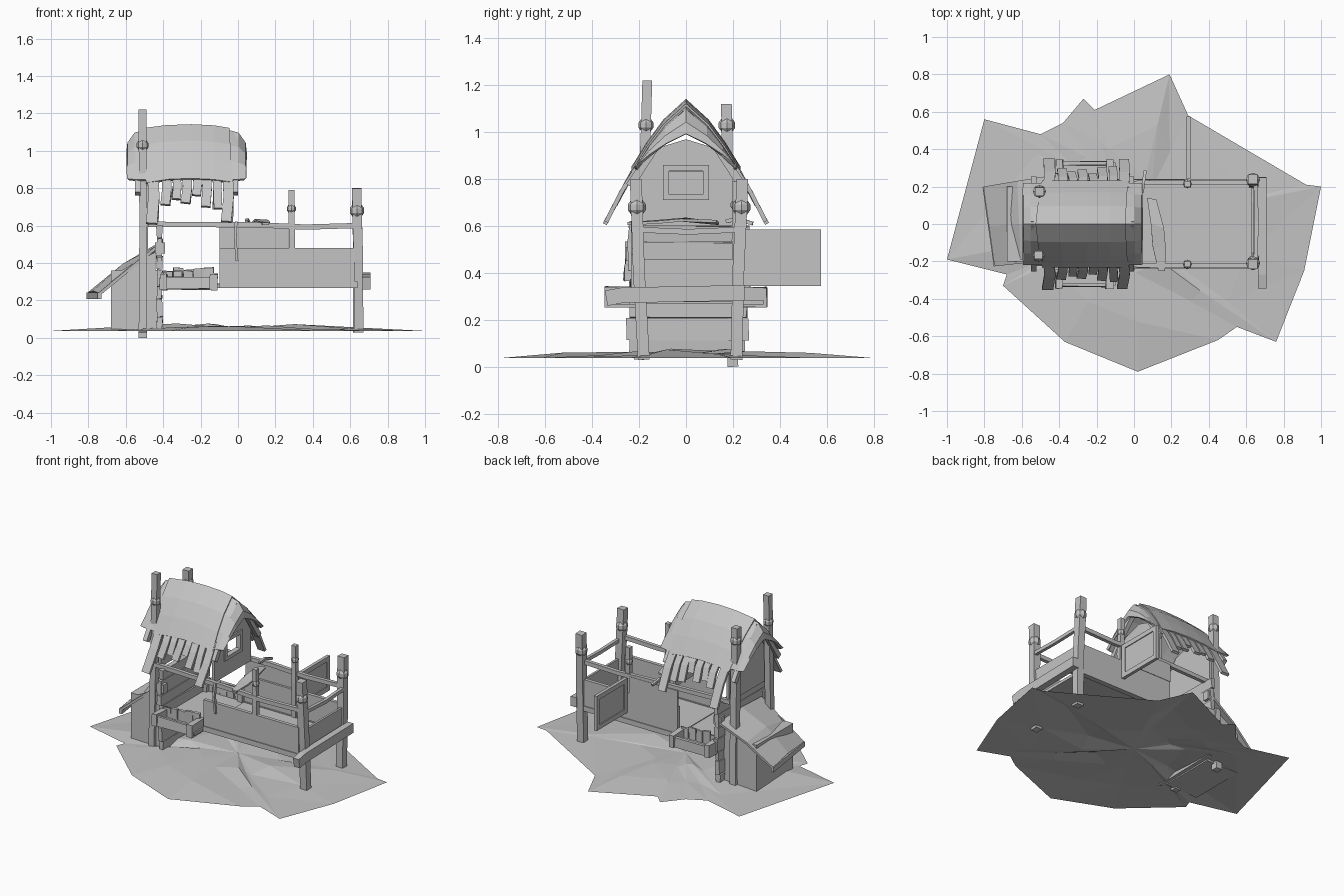
import bpy, bmesh, math, random
from mathutils import Vector

random.seed(4)
cube = bpy.data.objects.get("Cube")
if cube:
    bpy.data.objects.remove(cube)

mat = bpy.data.materials.new("plain_grey")
mat.use_nodes = True
GREY = (0.55, 0.55, 0.55, 1)
mat.diffuse_color = GREY
mat.node_tree.nodes["Principled BSDF"].inputs["Base Color"].default_value = GREY


def finish(name, bm, thick=0):
    bmesh.ops.recalc_face_normals(bm, faces=bm.faces)
    me = bpy.data.meshes.new(name)
    bm.to_mesh(me)
    bm.free()
    me.materials.append(mat)
    ob = bpy.data.objects.new(name, me)
    bpy.context.collection.objects.link(ob)
    if thick:
        mod = ob.modifiers.new("thickness", "SOLIDIFY")
        mod.thickness = thick
        mod.offset = 0
    return ob


def box(name, x, y, z, wobble=0):
    """Box from three (min, max) ranges, with optional uneven corners."""
    bm = bmesh.new()
    bmesh.ops.create_cube(bm, size=1)
    for v in bm.verts:
        v.co = [(a + b) / 2 + c * (b - a) + random.uniform(-wobble, wobble)
                for (a, b), c in zip((x, y, z), v.co)]
    return finish(name, bm)


def beam(name, path, w, h, up=(0, 0, 1)):
    """Rectangular bar swept along a path."""
    bm = bmesh.new()
    pts = [Vector(p) for p in path]
    rings = []
    for i, p in enumerate(pts):
        d = (pts[min(i + 1, len(pts) - 1)] - pts[max(i - 1, 0)]).normalized()
        s = d.cross(Vector(up)).normalized() * w / 2
        t = s.cross(d).normalized() * h / 2
        rings.append([bm.verts.new(p + a * s + b * t)
                      for a, b in ((-1, -1), (1, -1), (1, 1), (-1, 1))])
    for r, q in zip(rings, rings[1:]):
        for i in range(4):
            bm.faces.new((r[i], r[i - 1], q[i - 1], q[i]))
    bm.faces.new(rings[0])
    bm.faces.new(rings[-1])
    return finish(name, bm)


def slab(name, yz, x, thick):
    """Outline in y and z, extruded along x."""
    bm = bmesh.new()
    f = bm.faces.new([bm.verts.new((x, y, z)) for y, z in yz])
    out = bmesh.ops.extrude_face_region(bm, geom=[f])["geom"]
    bmesh.ops.translate(bm, vec=(thick, 0, 0),
                        verts=[v for v in out if isinstance(v, bmesh.types.BMVert)])
    return finish(name, bm)


def sheet(name, rows, thick):
    """Grid surface from rows of points."""
    bm = bmesh.new()
    vs = [[bm.verts.new(p) for p in r] for r in rows]
    for a, b in zip(vs, vs[1:]):
        for i in range(len(a) - 1):
            bm.faces.new((a[i], a[i + 1], b[i + 1], b[i]))
    return finish(name, bm, thick)


def post(name, bottom, top, w, knot):
    """Crooked square post with a knot wrapped around it."""
    b, t = Vector(bottom), Vector(top)
    k = b.lerp(t, (knot - b.z) / (t.z - b.z))
    beam(name, (b, b.lerp(t, 0.5) + Vector((0.004, -0.004, 0)), k, t), w, w, (0, 1, 0))
    bm = bmesh.new()
    bmesh.ops.create_uvsphere(bm, u_segments=8, v_segments=5, radius=w * 0.8)
    bmesh.ops.translate(bm, vec=k, verts=bm.verts)
    finish(name + "_knot", bm)


# Ground: ragged flat patch with a low mound
outline = [(-1, -.19), (-.8, .56), (-.5, .48), (-.38, .54), (-.27, .67), (-.21, .61),
           (.19, .8), (.29, .58), (.92, .21), (1, .2), (.91, -.25), (.76, -.63),
           (.55, -.55), (.45, -.62), (.02, -.79), (-.37, -.63), (-.7, -.33), (-.68, -.27)]
bm = bmesh.new()
rings = []
for s, z, j in ((1, .037, 0), (.66, .05, .012), (.33, .062, .018)):
    rings.append([bm.verts.new((x * s, y * s, z + random.uniform(-j, j))) for x, y in outline])
mid = bm.verts.new((0, 0, .05))
n = len(outline)
for i in range(n):
    for a, b in zip(rings, rings[1:]):
        bm.faces.new((a[i - 1], a[i], b[i]))
        bm.faces.new((a[i - 1], b[i], b[i - 1]))
    bm.faces.new((rings[2][i - 1], rings[2][i], mid))
finish("ground", bm)

# Posts
post("tall_post_right", (-.51, -.2, .03), (-.51, -.165, 1.22), .042, 1.03)
post("tall_post_left", (-.51, .2, 0), (-.505, .172, 1.12), .046, 1.03)
post("end_post_right", (.645, -.18, .03), (.635, -.215, .8), .05, .68)
post("end_post_left", (.64, .215, .03), (.635, .24, .8), .05, .68)
for side, tag in ((-1, "right"), (1, "left")):
    post("middle_post_" + tag, (.285, side * .215, .29), (.285, side * .215, .79), .032, .69)

# Raised pen: floor, low walls, rails, end beam
box("pen_floor", (-.1, .63), (-.21, .22), (.275, .295))
for side, tag in ((-1, "right"), (1, "left")):
    y = side * .222
    box("pen_wall_" + tag, (-.1, .625), (y - .012, y + .012), (.27, .48))
    box("pen_wall_sill_" + tag, (-.1, .64), (y - .018, y + .018), (.265, .3))
    beam("top_rail_" + tag, ((-.48, side * .2, .607), (.1, y, .604), (.36, y, .592),
                             (.63, y, .6)), .025, .028)
beam("end_rail", ((.65, -.22, .585), (.655, .01, .575), (.65, .24, .585)), .022, .024)
box("end_wall", (.64, .655), (-.19, .22), (.3, .46))
beam("end_beam", ((.685, -.34, .292), (.685, -.27, .305), (.685, .25, .315)), .045, .066)
box("left_wall_panel", (-.1, .27), (.225, .237), (.47, .595))

# Open hatch swung out from the pen
box("hatch_panel", (.286, .296), (.27, .55), (.37, .56))
for z in (.345, .552):
    box("hatch_rail", (.28, .302), (.24, .575), (z, z + .032))
for y in (.24, .543):
    box("hatch_stile", (.28, .302), (y, y + .032), (.36, .57))

# Broken boards lying over the pen
sheet("broken_board", [[(.07, .14, .61), (.12, .13, .62)], [(.09, .0, .63), (.16, -.02, .625)],
                       [(.1, -.12, .62), (.17, -.13, .615)],
                       [(.13, -.25, .61), (.165, -.25, .61)]], .012)
beam("hanging_strip", ((-.01, -.23, .62), (-.015, -.24, .53), (-.005, -.235, .41)), .014, .02, (0, 1, 0))
beam("bent_strip", ((.045, .17, .62), (.05, .22, .63), (.06, .285, .61)), .016, .016)

# Plank wall under the roof
z = .05
for h in (.06, .09, .06, .09, .07, .09, .065):
    box("wall_plank", (-.435, -.405), (-.235 - random.uniform(0, .03), .24 + random.uniform(0, .035)),
        (z, z + h), .004)
    z += h + .004
for side in (-1, 1):
    y = side * .235
    box("wall_bracket", (-.445, -.39), (y - .02, y + .02), (.45, .51))
box("house_floor", (-.42, -.1), (-.22, .22), (.27, .29))

# Side steps with splintered edges
for side in (-1, 1):
    def span(a, b):
        return tuple(sorted((side * a, side * b)))
    box("step_base", (-.41, -.1), span(.22, .33), (.265, .285))
    box("step_front", (-.41, -.12), span(.315, .335), (.26, .325), .004)
    for x in (-.42, -.15):
        box("step_end", (x, x + .04), span(.2, .345), (.255, .34), .004)
    for i in range(5):
        x = -.4 + i * .055
        box("step_splinter", (x, x + .05), span(.22, .235), (.28, .345 + random.uniform(0, .035)), .004)

# Lean-to box with a sloping lid
slab("lean_to", [(-.2, .04), (.2, .04), (.2, .36), (-.2, .36)], -.68, .25)
for y in (-.2, .19):
    bm = bmesh.new()
    bm.faces.new([bm.verts.new((x, y + .005, z)) for x, z in ((-.68, .3), (-.44, .3), (-.44, .46), (-.68, .33))])
    finish("lean_to_cheek", bm, .01)
sheet("lean_to_lid", [[(-.8, .2, .235), (-.77, -.01, .245), (-.74, -.225, .235)],
                      [(-.62, .23, .37), (-.61, .0, .39), (-.6, -.21, .35)],
                      [(-.43, .26, .47), (-.44, .03, .49), (-.44, -.19, .48)]], .016)
beam("lid_lip", ((-.8, .2, .225), (-.74, -.225, .225)), .02, .035)

# Gable walls, the pen side having a framed window opening
shell = [(-.2, .6), (.2, .6), (.2, .83), (.13, .93), (0, .97), (-.13, .93), (-.2, .83)]
slab("back_gable", shell, -.47, .02)
slab("gable_bottom", [(-.2, .6), (.2, .6), (.2, .72), (-.2, .72)], -.06, .02)
slab("gable_top", [(-.2, .83), (-.2, .85), (-.13, .93), (0, .97), (.13, .93), (.2, .85), (.2, .83)], -.06, .02)
for side in (-1, 1):
    slab("gable_side", [(side * .2, .72), (side * .075, .72), (side * .075, .83), (side * .2, .83)], -.06, .02)
    box("window_stile", (-.065, -.03), (side * .085 - .013, side * .085 + .013), (.71, .86))
for z in (.71, .835):
    box("window_rail", (-.065, -.03), (-.08, .08), (z, z + .025))

# Roof: sagging main sheet and drooping hoods at both ends
profile = [(-.225, .84), (-.16, .945), (-.09, 1.04), (0, 1.125),
           (.09, 1.04), (.16, .945), (.225, .84)]
sheet("main_roof", [[(x + (z - 1) * skew, y, z + dz) for y, z in profile]
                    for x, dz, skew in ((-.51, -.015, -.12), (-.38, .003, -.04), (-.25, .008, 0),
                                        (-.13, .002, 0), (-.04, -.012, -.05))], .018)
for tag, x0, d in (("back", -.49, -1), ("front", -.06, 1)):
    sheet("roof_hood_" + tag, [[(x0 + d * dx, y * .95, .86 + (z - .86) * s) for y, z in profile]
                               for dx, s in ((0, .93), (.06, .87), (.095, .68), (.1, .5))], .014)
    for side in (-1, 1):
        x = x0 + d * .045
        beam("barge_board", ((x, 0, 1.08), (x, side * .13, .94), (x, side * .24, .77)), .035, .03, (1, 0, 0))

# Ragged planks hanging below the eaves
for side in (-1, 1):
    for x, w, low in ((-.455, .06, .61), (-.385, .05, .71), (-.33, .045, .74), (-.275, .05, .72),
                      (-.22, .045, .76), (-.17, .05, .7), (-.115, .045, .69), (-.055, .055, .62)):
        y = .345 - (low - .61) * .55
        beam("eave_plank", ((x, side * .19, .88), (x + .005, side * (y + .2) / 2, (low + .89) / 2),
                            (x + random.uniform(-.01, .01), side * y, low)), w, .018, (0, side, .6))
